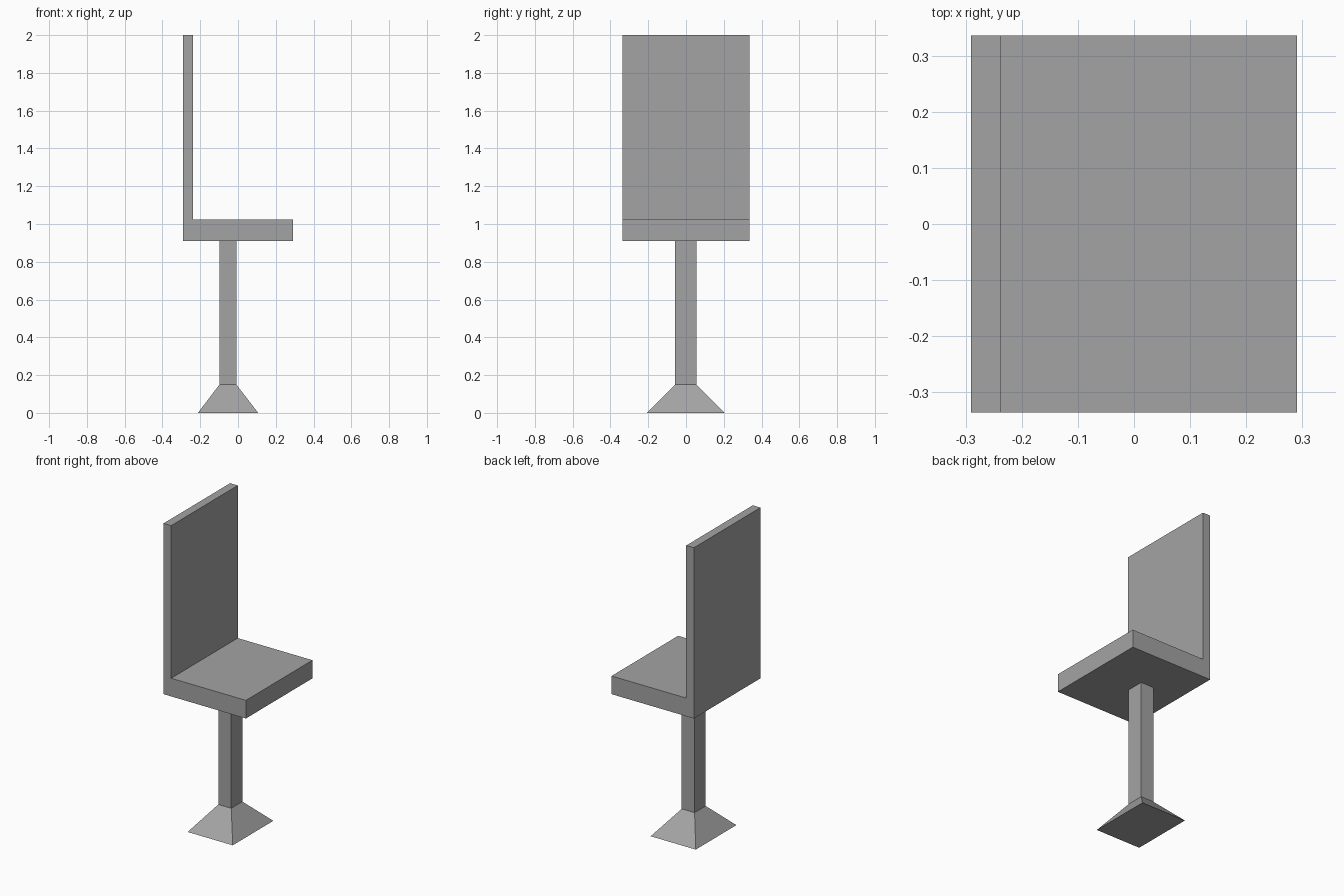
import bpy
import bmesh

cube = bpy.data.objects.get("Cube")
if cube:
    bpy.data.objects.remove(cube, do_unlink=True)

# One grey for the whole chair
GREY = (0.37, 0.37, 0.37, 1.0)
grey = bpy.data.materials.new("grey")
grey.use_nodes = True
grey.diffuse_color = GREY
grey.node_tree.nodes["Principled BSDF"].inputs["Base Color"].default_value = GREY


def loft(name, rings):
    """Join equal-length point loops into a closed flat-shaded solid."""
    bm = bmesh.new()
    loops = [[bm.verts.new(p) for p in ring] for ring in rings]
    for low, high in zip(loops, loops[1:]):
        for i in range(len(low)):
            j = (i + 1) % len(low)
            bm.faces.new((low[i], low[j], high[j], high[i]))
    bm.faces.new(loops[0][::-1])
    bm.faces.new(loops[-1])
    bmesh.ops.recalc_face_normals(bm, faces=bm.faces)
    mesh = bpy.data.meshes.new(name)
    bm.to_mesh(mesh)
    bm.free()
    mesh.materials.append(grey)
    obj = bpy.data.objects.new(name, mesh)
    bpy.context.collection.objects.link(obj)
    return obj


def rectangle(x0, x1, y0, y1, z):
    return [(x0, y0, z), (x1, y0, z), (x1, y1, z), (x0, y1, z)]


# Seat and backrest: an L profile swept across the width
HALF_WIDTH = 0.336
FRONT, BACK, BACK_INNER = 0.291, -0.291, -0.237
SEAT_BOTTOM, SEAT_TOP, CHAIR_TOP = 0.909, 1.025, 2.0
profile = [(BACK, SEAT_BOTTOM), (FRONT, SEAT_BOTTOM), (FRONT, SEAT_TOP),
           (BACK_INNER, SEAT_TOP), (BACK_INNER, CHAIR_TOP), (BACK, CHAIR_TOP)]
loft("seat_and_backrest",
     [[(x, y, z) for x, z in profile] for y in (-HALF_WIDTH, HALF_WIDTH)])

# Pedestal: flared foot running into a square column
FOOT_TOP = 0.149
column = (-0.099, -0.008, -0.057, 0.055)
loft("pedestal", [
    rectangle(-0.212, 0.107, -0.206, 0.204, 0),
    rectangle(*column, FOOT_TOP),
    rectangle(*column, SEAT_BOTTOM),
])
